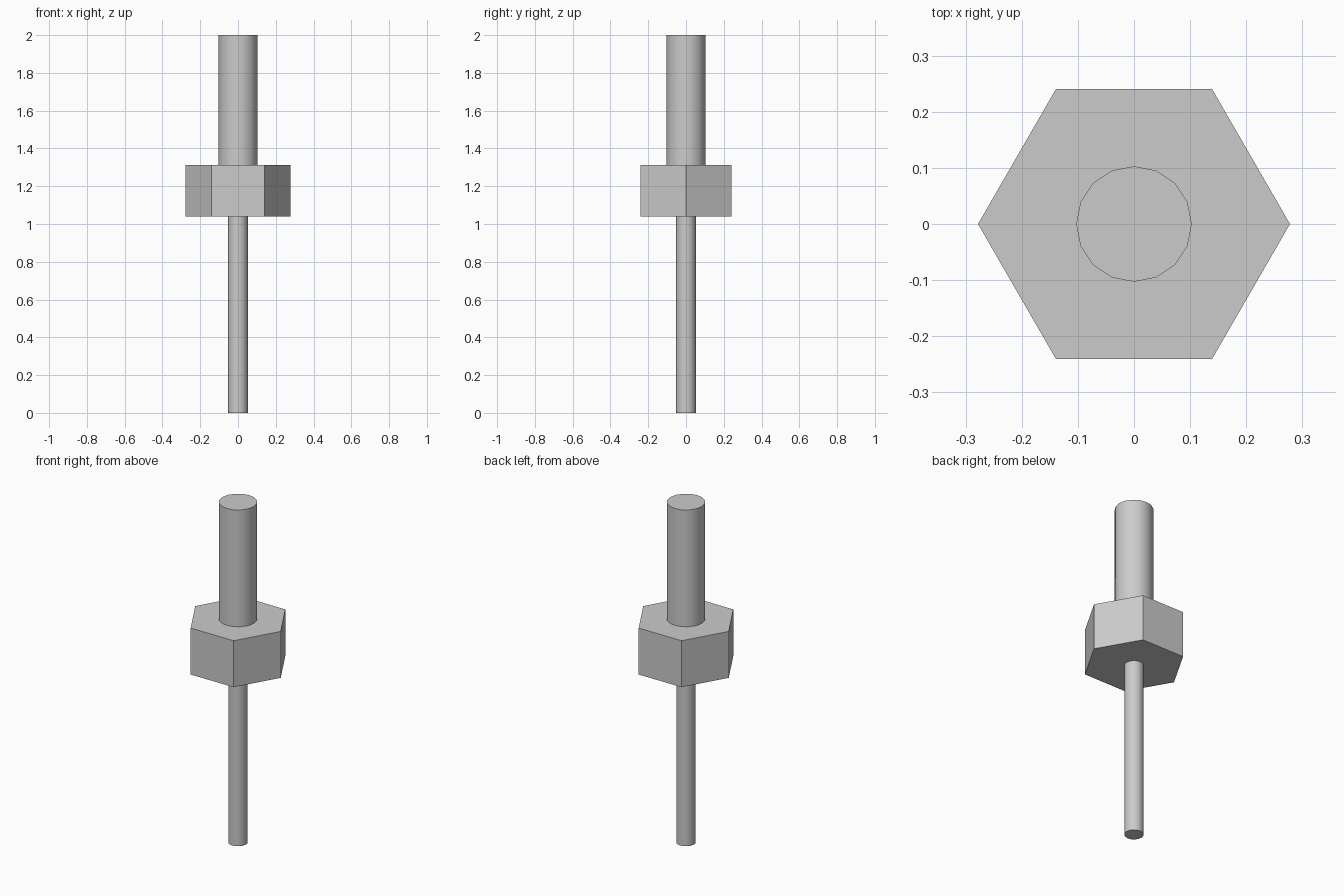
import bpy
import math

cube = bpy.data.objects.get("Cube")
if cube:
    bpy.data.objects.remove(cube, do_unlink=True)

# Single plain metal colour
GREY = (0.6, 0.6, 0.6, 1.0)
metal = bpy.data.materials.new("grey_metal")
metal.use_nodes = True
metal.diffuse_color = GREY
metal.node_tree.nodes["Principled BSDF"].inputs["Base Color"].default_value = GREY


def prism(name, sides, radius, bottom, top, smooth):
    """Upright prism with a vertex on the x axis."""
    bpy.ops.mesh.primitive_cylinder_add(
        vertices=sides, radius=radius, depth=top - bottom,
        location=(0, 0, (bottom + top) / 2))
    part = bpy.context.object
    part.name = name
    part.rotation_euler.z = math.pi / 2
    bpy.ops.object.transform_apply(location=False, rotation=True, scale=False)
    part.data.materials.append(metal)
    if smooth:
        bpy.ops.object.shade_smooth_by_angle(angle=math.radians(30))
    return part


HEX_BOTTOM, HEX_TOP = 1.04, 1.313

# Thin pin, hexagonal collar and thick shaft
prism("lower_pin", 16, 0.052, 0.0, HEX_BOTTOM, True)
prism("hex_collar", 6, 0.278, HEX_BOTTOM, HEX_TOP, False)
prism("upper_shaft", 16, 0.103, HEX_TOP, 2.0, True)
